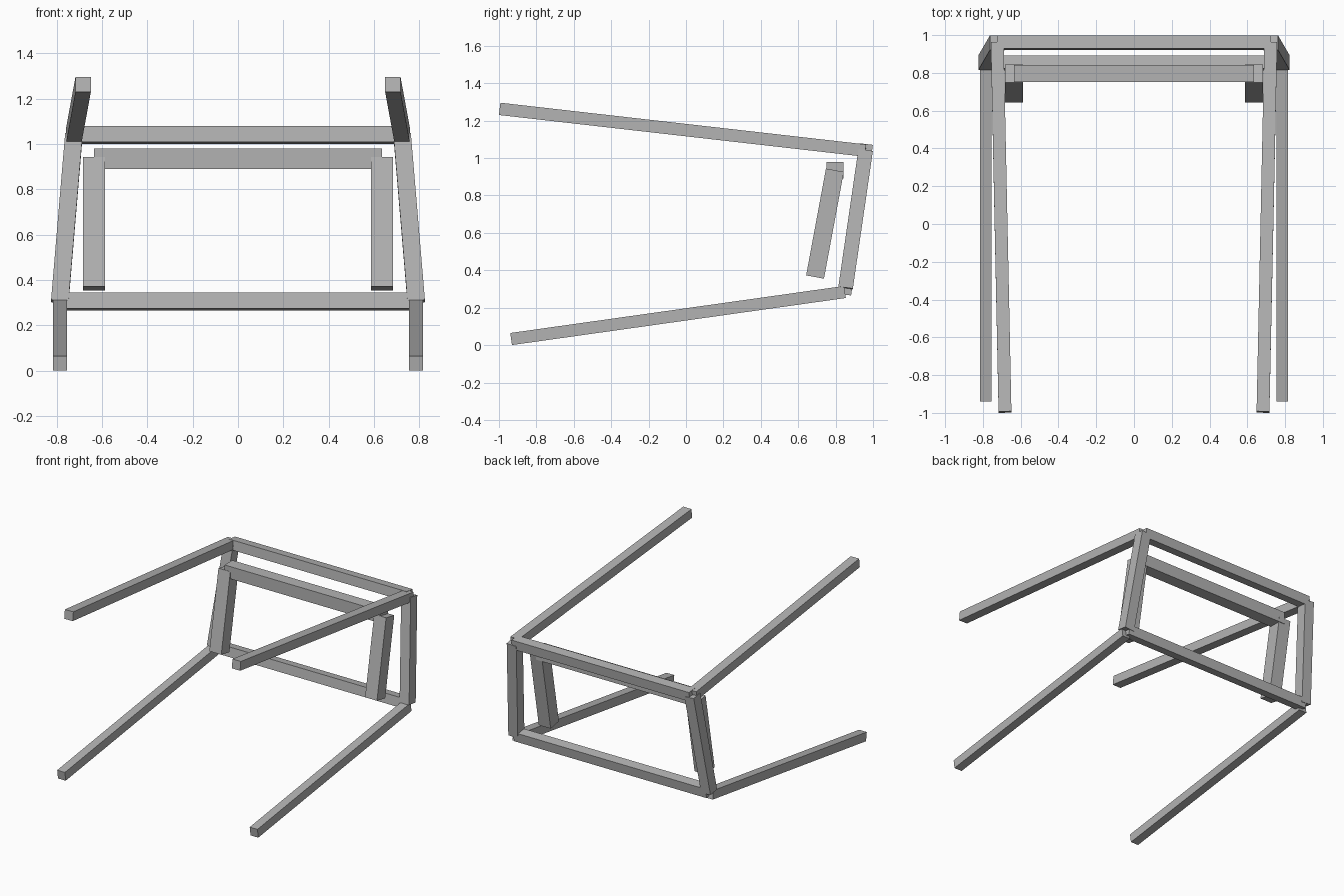
import bpy
from mathutils import Vector, Matrix

if "Cube" in bpy.data.objects:
    bpy.data.objects.remove(bpy.data.objects["Cube"])

grey = bpy.data.materials.new("grey")
grey.diffuse_color = (0.45, 0.45, 0.45, 1)
grey.use_nodes = True
grey.node_tree.nodes["Principled BSDF"].inputs["Base Color"].default_value = grey.diffuse_color


def beam(name, start, end, w, h, ref):
    """Square-ended beam from start to end; w is measured along ref, h across it."""
    a, b = Vector(start), Vector(end)
    d = (b - a).normalized()
    u = Vector(ref)
    u = (u - d * u.dot(d)).normalized()
    v = d.cross(u)
    bpy.ops.mesh.primitive_cube_add(size=1)
    ob = bpy.context.object
    ob.name = name
    rot = Matrix((u, v, d)).transposed().to_4x4()
    size = Matrix.Diagonal((w, h, (b - a).length, 1))
    ob.data.transform(rot @ size)
    ob.location = (a + b) / 2
    ob.data.materials.append(grey)


X = (1, 0, 0)
# Paired side members
for side, s in (("left", -1), ("right", 1)):
    beam(side + "_upper_rail", (s * 0.683, -0.9955, 1.263), (s * 0.724, 0.96, 1.04), 0.068, 0.066, X)
    beam(side + "_lower_rail", (s * 0.785, -0.935, 0.0325), (s * 0.785, 0.85, 0.284), 0.063, 0.065, X)
    beam(side + "_back_upright", (s * 0.786, 0.853, 0.305), (s * 0.724, 0.96, 1.04), 0.077, 0.078, X)
    beam(side + "_inner_post", (s * 0.635, 0.69, 0.364), (s * 0.635, 0.796, 0.935), 0.097, 0.097, X)

# Cross bars, the outer ones tilted with the frame
beam("upper_cross_bar", (-0.724, 0.96, 1.04), (0.724, 0.96, 1.04), 0.07, 0.07, (0, 0.113, 0.99))
beam("lower_cross_bar", (-0.785, 0.853, 0.305), (0.785, 0.853, 0.305), 0.07, 0.07, (0, 0.145, 0.99))
beam("inner_cross_bar", (-0.635, 0.796, 0.935), (0.635, 0.796, 0.935), 0.09, 0.09, (0, 0, 1))
